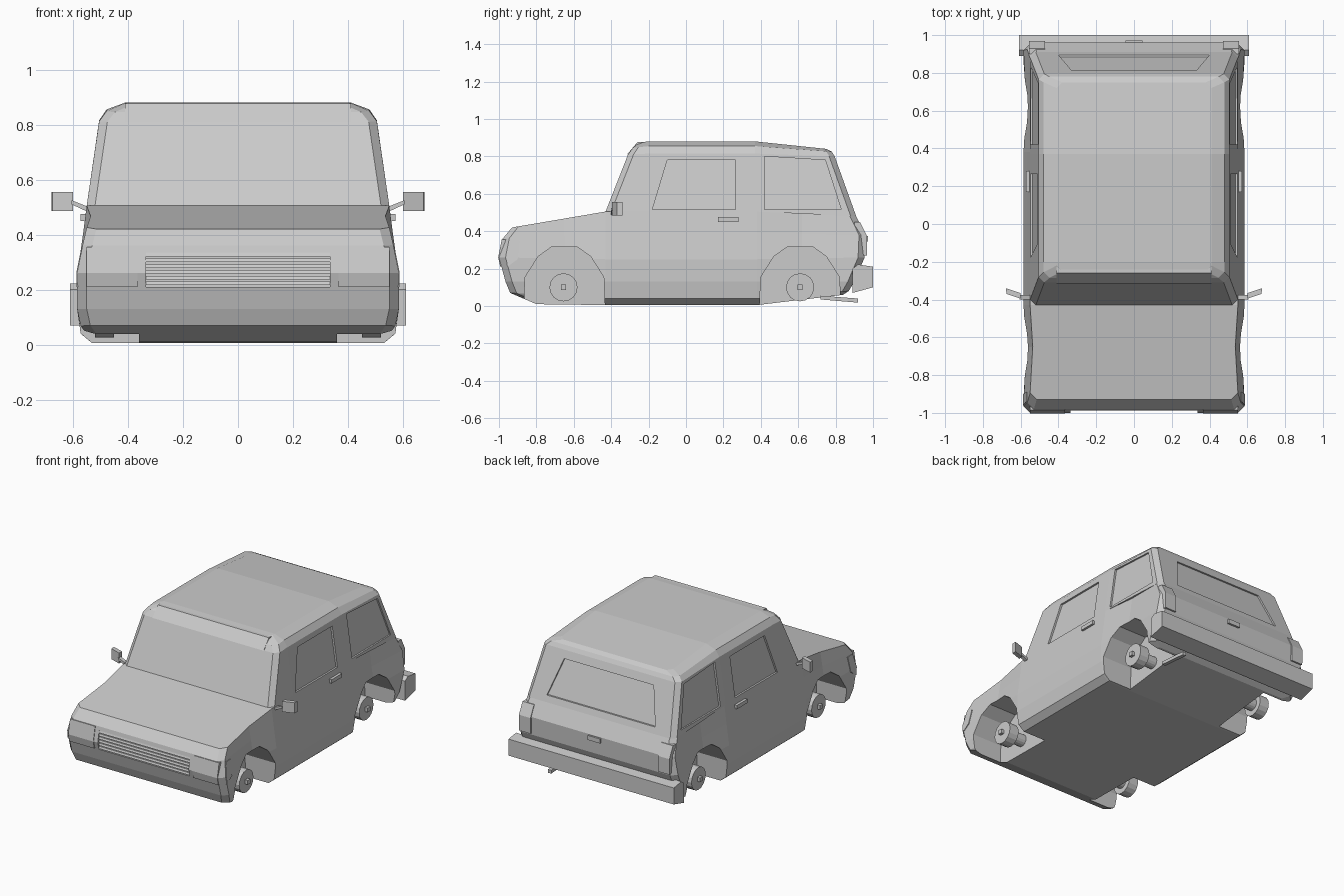
import bpy, bmesh
from mathutils import Vector

old = bpy.data.objects.get("Cube")
if old:
    bpy.data.objects.remove(old, do_unlink=True)

paint = bpy.data.materials.new("grey_paint")
paint.use_nodes = True
GREY = (0.6, 0.6, 0.6, 1)
paint.diffuse_color = GREY
paint.node_tree.nodes["Principled BSDF"].inputs["Base Color"].default_value = GREY


def finish(name, bm):
    bmesh.ops.recalc_face_normals(bm, faces=bm.faces)
    me = bpy.data.meshes.new(name)
    bm.to_mesh(me)
    bm.free()
    me.materials.append(paint)
    ob = bpy.data.objects.new(name, me)
    bpy.context.collection.objects.link(ob)
    return ob


def prism(name, profile, lo, hi, place):
    """Sweep a 2D profile from lo to hi; place(a, b, t) gives the 3D point."""
    bm = bmesh.new()
    ends = [[bm.verts.new(place(a, b, t)) for a, b in profile] for t in (lo, hi)]
    n = len(profile)
    for i in range(n):
        j = (i + 1) % n
        bm.faces.new((ends[0][i], ends[0][j], ends[1][j], ends[1][i]))
    for e in ends:
        bm.faces.new(e)
    return finish(name, bm)


def box(name, x, y, z):
    return prism(name, [(x[0], y[0]), (x[1], y[0]), (x[1], y[1]), (x[0], y[1])],
                 z[0], z[1], lambda a, b, t: (a, b, t))


def shell(name, rings, mids, chamfer, pinch=()):
    """Stack symmetric rings: (z front, z mid, z rear, half width, y front, y rear)."""
    bm = bmesh.new()
    grid = []
    for zf, zm, zr, x, yf, yb in rings:
        ys = [yf, yf + chamfer] + mids + [yb - chamfer, yb]
        row = []
        for i, y in enumerate(ys):
            w = x - (chamfer if i in (0, len(ys) - 1) else 0) - (0.014 if i in pinch else 0)
            first, last = mids[len(pinch) // 2], mids[-1 - len(pinch) // 2]
            if y < first:
                z = zf + (zm - zf) * (y - yf) / (first - yf)
            elif y > last:
                z = zm + (zr - zm) * (y - last) / (yb - last)
            else:
                z = zm
            row.append((bm.verts.new((w, y, z)), bm.verts.new((-w, y, z))))
        grid.append(row)
    for low, up in zip(grid, grid[1:]):
        for i in range(len(low) - 1):
            for s in (0, 1):
                bm.faces.new((low[i][s], low[i + 1][s], up[i + 1][s], up[i][s]))
        for k in (0, -1):
            bm.faces.new((low[k][0], low[k][1], up[k][1], up[k][0]))
    for row in (grid[0], grid[-1]):
        for p, q in zip(row, row[1:]):
            bm.faces.new((p[0], p[1], q[1], q[0]))
    return finish(name, bm)


def carve(target, cutter):
    mod = target.modifiers.new("cut", "BOOLEAN")
    mod.operation, mod.solver, mod.object = "DIFFERENCE", "EXACT", cutter
    cutter.hide_render = True
    bpy.context.view_layer.objects.active = target
    bpy.ops.object.modifier_apply(modifier=mod.name)
    bpy.data.objects.remove(cutter, do_unlink=True)


# Lower body with bonnet, slightly pinched at the wheels
body = shell("lower_body", [
    (0.01, 0.005, 0.06, 0.53, -0.80, 0.84),
    (0.07, 0.04, 0.08, 0.572, -0.94, 0.87),
    (0.13, 0.13, 0.13, 0.585, -0.965, 0.90),
    (0.26, 0.25, 0.26, 0.585, -1.0, 0.955),
    (0.36, 0.39, 0.38, 0.565, -0.98, 0.96),
    (0.42, 0.505, 0.48, 0.55, -0.93, 0.91)],
    [-0.65, -0.43, 0.38, 0.62], 0.035, pinch=(2, 5))

# Cabin and roof
cabin = shell("cabin", [
    (0.505, 0.505, 0.48, 0.55, -0.43, 0.91),
    (0.81, 0.815, 0.80, 0.505, -0.31, 0.795),
    (0.845, 0.855, 0.825, 0.478, -0.285, 0.78),
    (0.875, 0.88, 0.84, 0.41, -0.25, 0.75)],
    [-0.2, 0.37], 0.03)

# Windscreen visor lip
prism("visor", [(-0.315, 0.81), (-0.26, 0.876), (-0.22, 0.876), (-0.27, 0.81)],
      -0.41, 0.41, lambda a, b, t: (t, a, b))

# Wheel arches
half_arch = [(0.22, -0.2), (0.21, 0.05), (0.14, 0.16), (0.07, 0.21)]
arch = half_arch + [(-a, b) for a, b in reversed(half_arch)]
for s in (1, -1):
    for yc in (-0.65, 0.61):
        carve(body, prism("arch_cutter", arch, 0.36, 0.7,
                          lambda a, b, t: (s * t, yc + a, 0.105 + b)))

# Recessed side windows and rear window
front_glass = [(-0.18, 0.515), (-0.10, 0.78), (0.265, 0.78), (0.265, 0.515)]
rear_glass = [(0.42, 0.515), (0.42, 0.80), (0.745, 0.78), (0.83, 0.515)]
for s in (1, -1):
    for glass in (front_glass, rear_glass):
        carve(cabin, prism("glass_cutter", glass, -0.012, 0.06,
                           lambda a, b, t: (s * (0.55 - (b - 0.505) * 0.148 + t), a, b)))
carve(cabin, prism("rear_glass_cutter", [(-0.4, 0.52), (0.4, 0.52), (0.33, 0.75), (-0.33, 0.75)],
                   -0.012, 0.06, lambda a, b, t: (a, 0.91 - (b - 0.48) * 0.36 + t, b)))

# Grille recess with slats
carve(body, prism("grille_cutter", [(-1.1, 0.21), (-1.1, 0.335), (-0.955, 0.335), (-0.965, 0.21)],
                  -0.335, 0.335, lambda a, b, t: (t, a, b)))
for i in range(6):
    z = 0.216 + i * 0.021
    prism(f"grille_slat_{i + 1}", [(-0.988, z), (-0.983, z + 0.013), (-0.95, z + 0.013), (-0.95, z)],
          -0.335, 0.335, lambda a, b, t: (t, a, b))

# Rear bumper and tailgate handle
prism("rear_bumper", [(0.89, 0.07), (0.89, 0.2), (0.92, 0.222), (1.0, 0.21), (1.0, 0.1)],
      -0.61, 0.61, lambda a, b, t: (t, a, b))
box("tailgate_handle", (-0.045, 0.045), (0.94, 0.972), (0.345, 0.375))

# Exhaust pipe
prism("exhaust", [(0.72, 0.035), (0.72, 0.055), (0.92, 0.04), (0.92, 0.018)],
      0.35, 0.375, lambda a, b, t: (t, a, b))


def hub(name, s, y, r, x0, x1):
    bm = bmesh.new()
    bmesh.ops.create_cone(bm, cap_ends=True, segments=16, radius1=r, radius2=r, depth=x1 - x0)
    for v in bm.verts:
        v.co = Vector((s * (v.co.z + (x0 + x1) / 2), y + v.co.x, 0.1 + v.co.y))
    finish(name, bm)


# Parts repeated on each side
for s, side in ((1, "left"), (-1, "right")):
    for y, end in ((-0.655, "front"), (0.61, "rear")):
        hub(f"{end}_{side}_hub", s, y, 0.075, 0.45, 0.52)
        hub(f"{end}_{side}_axle", s, y, 0.04, 0.35, 0.46)
        box(f"{end}_{side}_hub_nut", sorted((s * 0.51, s * 0.54)),
            (y - 0.014, y + 0.014), (0.086, 0.114))
    prism(f"{side}_headlight", [(-0.993, 0.21), (-1.004, 0.26), (-0.985, 0.355), (-0.95, 0.355), (-0.95, 0.21)],
          0.365, 0.55, lambda a, b, t: (s * t, a, b))
    prism(f"{side}_corner_lamp", [(-0.955, 0.21), (-0.96, 0.26), (-0.94, 0.35), (-0.89, 0.35), (-0.90, 0.25)],
          0.5, 0.57, lambda a, b, t: (s * (t + 0.018 - max(0, b - 0.26) * 0.2), a, b))
    prism(f"{side}_tail_light", [(0.9, 0.27), (0.967, 0.27), (0.968, 0.375), (0.93, 0.45), (0.9, 0.45)],
          0.47, 0.555, lambda a, b, t: (s * t, a, b))
    box(f"{side}_door_handle", sorted((s * 0.54, s * 0.572)), (0.17, 0.28), (0.45, 0.475))
    prism(f"{side}_mirror", [(0.6, -0.395), (0.675, -0.37), (0.678, -0.34), (0.602, -0.365)],
          0.485, 0.555, lambda a, b, t: (s * a, b, t))
    prism(f"{side}_mirror_arm", [(0.53, 0.475), (0.53, 0.495), (0.605, 0.525), (0.605, 0.51)],
          -0.40, -0.375, lambda a, b, t: (s * a, t, b))
